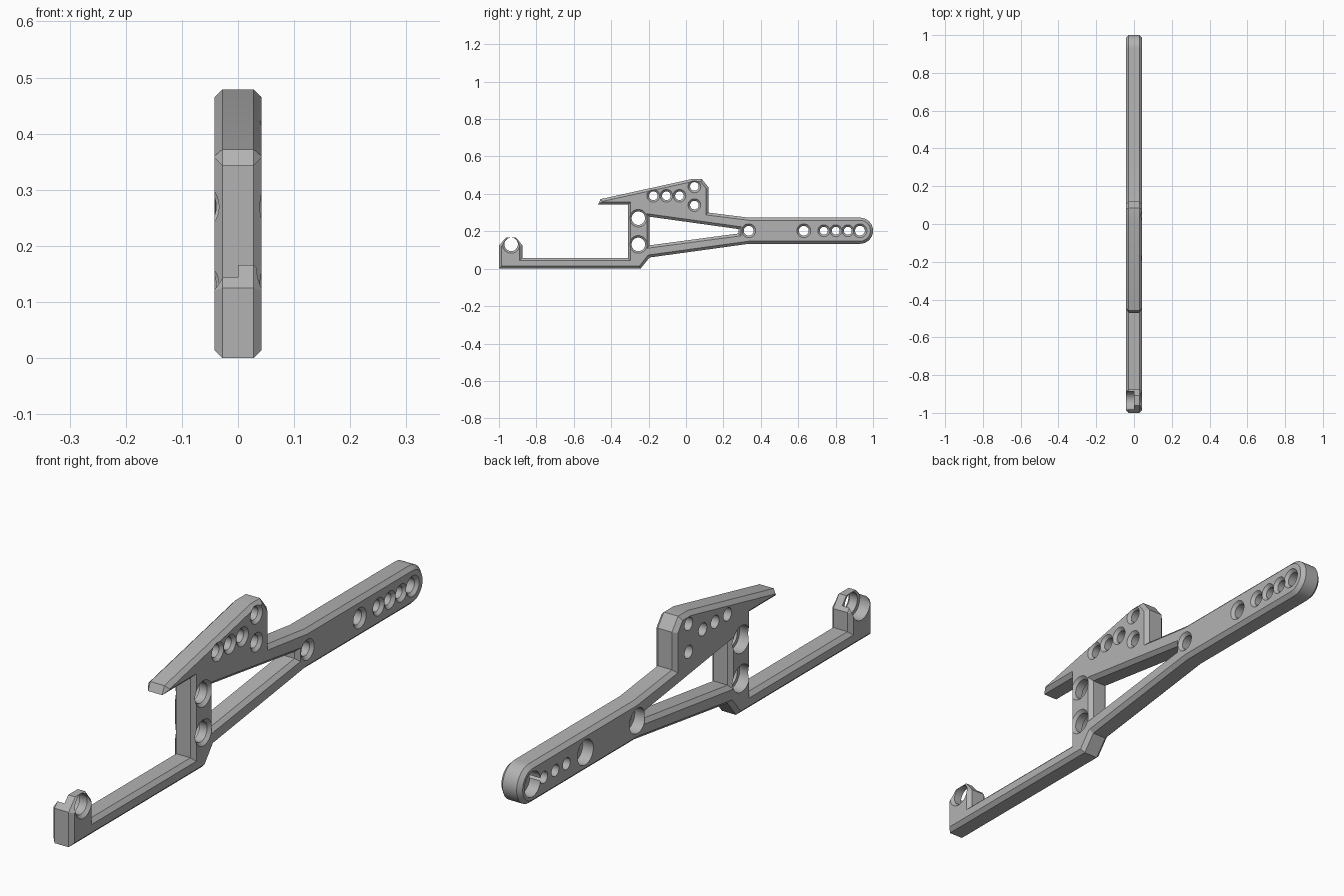
import bpy, bmesh, math
from mathutils import Vector

if "Cube" in bpy.data.objects:
    bpy.data.objects.remove(bpy.data.objects["Cube"])

HALF, BEVEL = 0.042, 0.014
SHOULDER = HALF - BEVEL

grey = bpy.data.materials.new("light grey")
grey.use_nodes = True
grey.diffuse_color = (0.45, 0.45, 0.45, 1)
grey.node_tree.nodes["Principled BSDF"].inputs["Base Color"].default_value = grey.diffuse_color


def offset(points, d):
    """Mitred inward offset of a counter-clockwise outline."""
    out = []
    for i, p in enumerate(points):
        p = Vector(p)
        a = (p - Vector(points[i - 1])).normalized()
        b = (Vector(points[(i + 1) % len(points)]) - p).normalized()
        na, nb = Vector((-a.y, a.x)), Vector((-b.y, b.x))
        out.append(p + (na + nb) * d / (1 + na.dot(nb)))
    return out


def loft(name, rings):
    """Solid through (x, outline) rings stacked along x."""
    bm = bmesh.new()
    loops = [[bm.verts.new((x, p[0], p[1])) for p in pts] for x, pts in rings]
    for lo, hi in zip(loops, loops[1:]):
        for i in range(len(lo)):
            bm.faces.new((lo[i - 1], lo[i], hi[i], hi[i - 1]))
    bm.faces.new(loops[0][::-1])
    bm.faces.new(loops[-1])
    bmesh.ops.recalc_face_normals(bm, faces=bm.faces)
    mesh = bpy.data.meshes.new(name)
    bm.to_mesh(mesh)
    bm.free()
    obj = bpy.data.objects.new(name, mesh)
    bpy.context.collection.objects.link(obj)
    mesh.materials.append(grey)
    return obj


def circle(y, z, r, n=40):
    return [(y + r * math.cos(2 * math.pi * i / n), z + r * math.sin(2 * math.pi * i / n))
            for i in range(n)]


def cut(body, cutter):
    mod = body.modifiers.new("cut", 'BOOLEAN')
    mod.operation, mod.solver, mod.object = 'DIFFERENCE', 'EXACT', cutter
    bpy.context.view_layer.objects.active = body
    bpy.ops.object.modifier_apply(modifier=mod.name)
    bpy.data.objects.remove(cutter)


# Bracket outline: rail, rounded tail, upper fin, strut and front hook
tail = [(0.93 + 0.07 * math.cos(a), 0.203 + 0.07 * math.sin(a))
        for a in (math.pi * (i / 16 - 0.5) for i in range(17))]
outline = ([(-1, 0), (-0.243, 0), (-0.195, 0.06), (0.335, 0.133)] + tail +
           [(0.335, 0.273), (0.12, 0.3), (0.12, 0.435), (0.085, 0.479), (0.03, 0.479),
            (-0.457, 0.372), (-0.47, 0.343), (-0.31, 0.343), (-0.31, 0.057),
            (-0.875, 0.057), (-0.875, 0.125), (-0.908, 0.166), (-0.962, 0.166), (-1, 0.125)])
body = loft("bracket", [(-HALF, offset(outline, BEVEL)), (-SHOULDER, outline),
                        (SHOULDER, outline), (HALF, offset(outline, BEVEL))])

# Tapered window with bevelled edges
window = [(-0.195, 0.125), (0.28, 0.188), (0.28, 0.212), (-0.195, 0.278)]
flare = BEVEL + 0.008
cut(body, loft("window_cutter", [
    (-HALF - 0.008, offset(window, -flare)), (-SHOULDER, window),
    (SHOULDER, window), (HALF + 0.008, offset(window, -flare))]))

# Holes: y, z, bore radius, recess radius on the right-hand back face
large = [(-0.935, 0.13, 0.036, 0.05), (-0.255, 0.27, 0.036, 0.049), (-0.255, 0.13, 0.036, 0.049)]
medium = [(y, 0.203, 0.026, 0.045) for y in (0.335, 0.63, 0.93)]
small = [(y, 0.203, 0.021, 0.021) for y in (0.737, 0.801, 0.865)]
small += [(y, 0.39, 0.023, 0.023) for y in (-0.175, -0.105, -0.035)]
small += [(0.045, z, 0.023, 0.023) for z in (0.34, 0.44)]
for y, z, bore, recess in large + medium + small:
    rings = [(-0.06, circle(y, z, recess))]
    if recess > bore:
        rings += [(0, circle(y, z, recess)), (0, circle(y, z, bore))]
    rings += [(HALF - 0.011, circle(y, z, bore)), (HALF + 0.01, circle(y, z, bore + 0.021))]
    cut(body, loft("hole_cutter", rings))

bpy.ops.object.select_all(action='DESELECT')
body.select_set(True)
bpy.context.view_layer.objects.active = body
bpy.ops.object.shade_smooth_by_angle(angle=math.radians(20))
